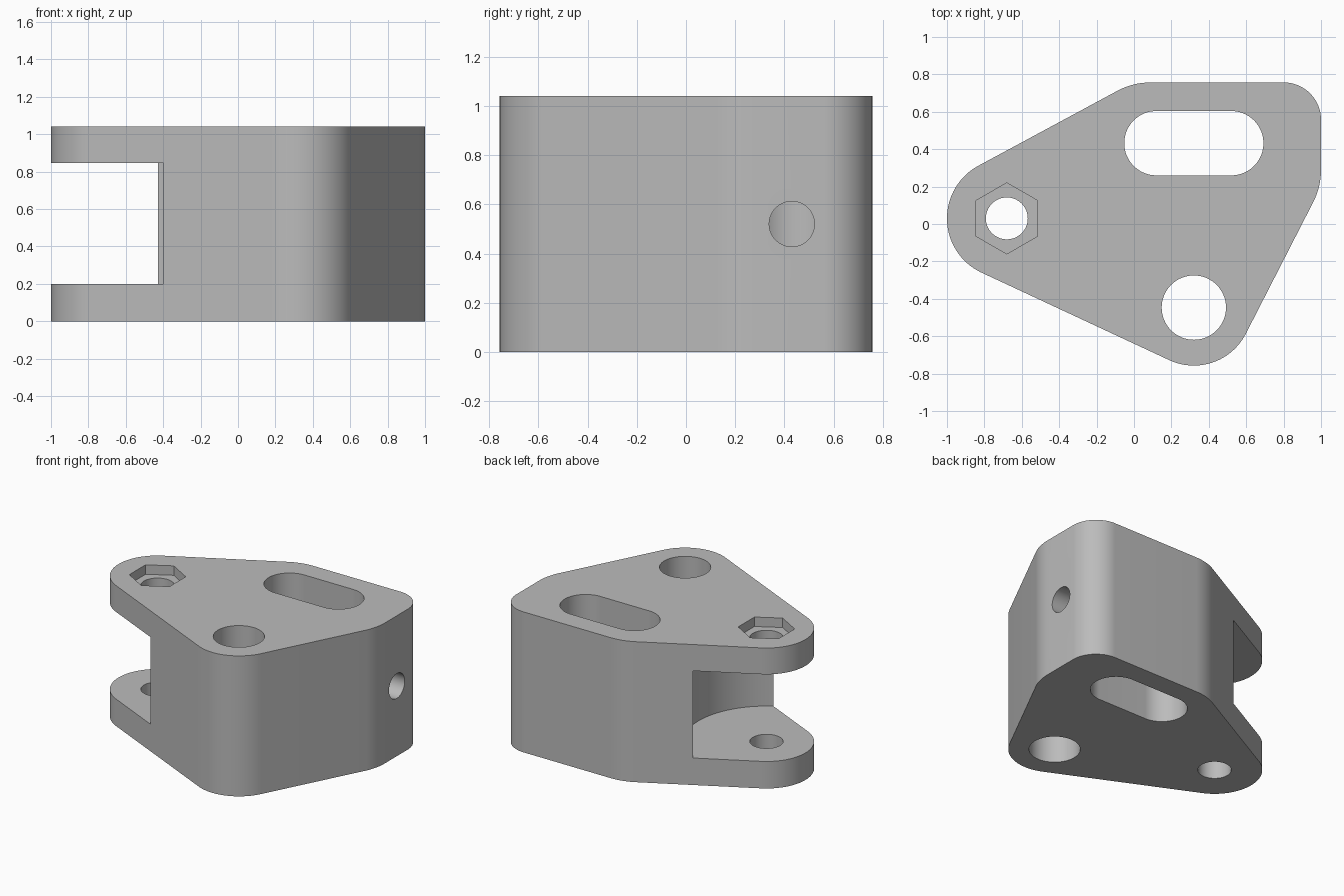
import bpy, bmesh
from math import cos, sin, tau, pi, radians
from mathutils import Vector, Matrix, geometry

if "Cube" in bpy.data.objects:
    bpy.data.objects.remove(bpy.data.objects["Cube"], do_unlink=True)

HEIGHT = 1.04
PIN = (-0.68, 0.03)


def circle(centre, r, n=96, start=0.0):
    return [Vector((centre[0] + r * cos(start + tau * i / n),
                    centre[1] + r * sin(start + tau * i / n))) for i in range(n)]


def hull(points):
    return [points[i] for i in geometry.convex_hull_2d(points)]


def prism(name, outline, z0, z1, matrix=Matrix()):
    """Extrude a flat outline from z0 to z1."""
    bm = bmesh.new()
    base = bm.faces.new([bm.verts.new((p.x, p.y, z0)) for p in outline])
    top = bmesh.ops.extrude_face_region(bm, geom=[base])["geom"]
    bmesh.ops.translate(bm, vec=(0, 0, z1 - z0),
                        verts=[v for v in top if isinstance(v, bmesh.types.BMVert)])
    bmesh.ops.recalc_face_normals(bm, faces=bm.faces)
    bm.transform(matrix)
    mesh = bpy.data.meshes.new(name)
    bm.to_mesh(mesh)
    bm.free()
    obj = bpy.data.objects.new(name, mesh)
    bpy.context.collection.objects.link(obj)
    return obj


# Block with rounded corners
corners = [(PIN, 0.32), ((0.32, -0.445), 0.312), ((0.62, 0.29), 0.38),
           ((0.8, 0.557), 0.2), ((0.09, 0.377), 0.38)]
outline = hull([p for c, r in corners for p in circle(c, r)])
block = prism("bracket_block", outline, 0, HEIGHT)

# Cutters: clevis gap, pin bore, nut pocket, round bore, long slot, side hole
slot_outline = hull(circle((0.12, 0.432), 0.172) + circle((0.52, 0.432), 0.172))
sideways = Matrix.Translation((0, 0.43, 0.52)) @ Matrix.Rotation(pi / 2, 4, "Y")
cutters = [
    prism("clevis_gap_cutter", circle(PIN, 0.56, 128), 0.2, 0.845),
    prism("pin_bore_cutter", circle(PIN, 0.112, 64), -0.1, 1.2),
    prism("nut_pocket_cutter", circle(PIN, 0.19, 6, pi / 2), HEIGHT - 0.07, 1.2),
    prism("round_bore_cutter", circle((0.32, -0.447), 0.172, 64), -0.1, 1.2),
    prism("long_slot_cutter", slot_outline, -0.1, 1.2),
    prism("side_hole_cutter", circle((0, 0), 0.092, 64), 0.45, 1.2, sideways),
]

bpy.ops.object.select_all(action="DESELECT")
block.select_set(True)
bpy.context.view_layer.objects.active = block
for cutter in cutters:
    mod = block.modifiers.new(cutter.name, "BOOLEAN")
    mod.operation = "DIFFERENCE"
    mod.solver = "EXACT"
    mod.object = cutter
    bpy.ops.object.modifier_apply(modifier=mod.name)
    bpy.data.objects.remove(cutter, do_unlink=True)

# Plain grey finish with smooth curved walls
grey = bpy.data.materials.new("grey")
grey.use_nodes = True
colour = (0.5, 0.5, 0.5, 1)
grey.diffuse_color = colour
grey.node_tree.nodes["Principled BSDF"].inputs["Base Color"].default_value = colour
block.data.materials.clear()
block.data.materials.append(grey)
bpy.ops.object.shade_smooth_by_angle(angle=radians(30))
